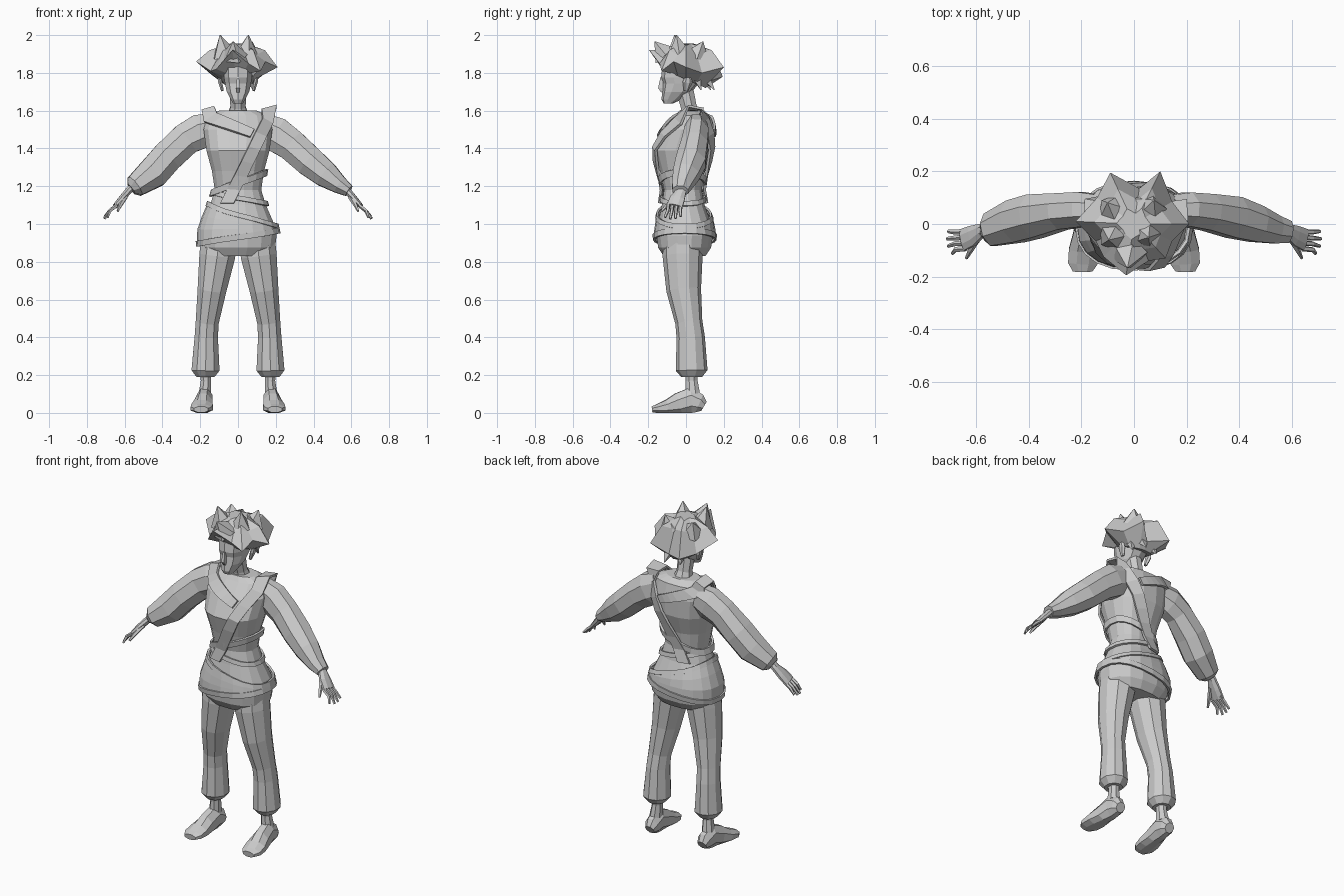
import bpy, bmesh, math
from mathutils import Vector as V

def make(name, rings, caps=True, thick=0, loop=True):
    """Skin a list of point rings into one flat shaded object."""
    bm = bmesh.new()
    vs = [[bm.verts.new(p) for p in r] for r in rings]
    n = len(vs[0])
    for a, b in zip(vs, vs[1:]):
        for i in range(n if loop else n - 1):
            j = (i + 1) % n
            bm.faces.new((a[i], a[j], b[j], b[i]))
    if caps:
        bm.faces.new(vs[0][::-1])
        bm.faces.new(vs[-1])
    bmesh.ops.recalc_face_normals(bm, faces=bm.faces)
    me = bpy.data.meshes.new(name)
    bm.to_mesh(me)
    bm.free()
    ob = bpy.data.objects.new(name, me)
    bpy.context.collection.objects.link(ob)
    if thick:
        m = ob.modifiers.new("thickness", 'SOLIDIFY')
        m.thickness, m.offset = thick, 0
    return ob

def tube(name, rows, n=8, ref=(0, 1, 0), s=1, floor=None):
    """Rows of x, y, z, radius across, radius along ref."""
    pts = [V((s * r[0], r[1], r[2])) for r in rows]
    ref, rings = V(ref), []
    for i, p in enumerate(pts):
        t = (pts[min(i + 1, len(pts) - 1)] - pts[max(i - 1, 0)]).normalized()
        u = t.cross(ref).normalized()
        w = u.cross(t)
        ring = []
        for k in range(n):
            a = 2 * math.pi * (k + .5) / n
            q = p + u * math.cos(a) * rows[i][3] + w * math.sin(a) * rows[i][4]
            if floor is not None:
                q.z = max(q.z, floor)
            ring.append(q)
        rings.append(ring)
    return make(name, rings)

def oval(z, hw, yf, yb, a, e=.85, off=0):
    f = lambda v: math.copysign(abs(v) ** e, v)
    return V(((hw + off) * f(math.cos(a)),
              (yf + yb) / 2 + ((yb - yf) / 2 + off) * f(math.sin(a)), z))

def stack(name, rows, n):
    return make(name, [[oval(*r, 2 * math.pi * (k + .5) / n) for k in range(n)] for r in rows])

# Torso: height, half width, front, back
TORSO = [(.83, .165, -.12, .105), (.875, .20, -.15, .135), (.94, .208, -.158, .145),
         (1.0, .195, -.15, .138), (1.1, .15, -.13, .1), (1.18, .125, -.118, .085),
         (1.28, .14, -.14, .1), (1.39, .17, -.172, .138), (1.5, .185, -.12, .142),
         (1.575, .165, -.055, .125), (1.6, .1, -.035, .09)]
stack("tunic", TORSO, 16)

def profile(z):
    z = min(max(z, TORSO[0][0]), TORSO[-1][0])
    for a, b in zip(TORSO, TORSO[1:]):
        if z <= b[0]:
            f = (z - a[0]) / (b[0] - a[0])
            return [p + (q - p) * f for p, q in zip(a, b)]

def wrap(name, lo, hi, off, steps=3, n=20):
    """Tilted layer around the torso; lo and hi are (height, tilt)."""
    rings = []
    for i in range(steps + 1):
        ring = []
        for k in range(n):
            a = 2 * math.pi * k / n
            c, f = math.cos(a), i / steps
            z = (lo[0] + lo[1] * c) * (1 - f) + (hi[0] + hi[1] * c) * f
            ring.append(oval(*profile(z), a, off=off))
        rings.append(ring)
    make(name, rings, False, .012)

wrap("hip_wrap", (.935, .035), (1.05, -.06), .008)
wrap("hip_wrap_upper_trim", (1.035, -.06), (1.06, -.06), .014, 1)
wrap("hip_belt", (.915, .035), (.945, .035), .014, 1)
wrap("waist_band", (1.2, .055), (1.235, .055), .012, 1)
wrap("lower_waist_band", (1.125, -.03), (1.15, -.03), .008, 1)

def on_torso(x, z, side, off=.014):
    r = profile(z)
    c = min(abs(x) / r[1], 1) ** (1 / .85)
    s = side * math.sqrt(max(0, 1 - c * c))
    return oval(*r, math.atan2(s, math.copysign(c, x)), off=off)

def strap(name, a0, a1, b0, b1, peak):
    """Band from the front, over the shoulder, down the back."""
    rings = []
    for side in (-1, 1):
        run = []
        for i in range(7):
            f = i / 6
            run.append([on_torso(p[0] + (q[0] - p[0]) * f, p[1] + (q[1] - p[1]) * f, side)
                        for p, q in ((a0, a1), (b0, b1))])
        if side == -1:
            rings += run + peak
        else:
            rings += run[::-1]
    make(name, rings, False, .014, loop=False)

strap("shoulder_sash", (-.085, 1.11), (.12, 1.56), (-.02, 1.11), (.17, 1.53),
      [[V((.125, .0, 1.605)), V((.205, .015, 1.625))], [V((.125, .08, 1.605)), V((.2, .09, 1.61))]])
strap("crossing_collar", (.06, 1.46), (-.165, 1.54), (.08, 1.5), (-.1, 1.585),
      [[V((-.19, .01, 1.6)), V((-.125, .0, 1.62))], [V((-.185, .09, 1.59)), V((-.12, .08, 1.61))]])

# Sleeves, one loose and one gathered at the cuff
tube("loose_sleeve", [(.13, .055, 1.51, .085, .06), (.2, .055, 1.49, .1, .072),
     (.275, .048, 1.45, .092, .075), (.375, .03, 1.355, .09, .09), (.45, .01, 1.27, .09, .088),
     (.545, -.022, 1.2, .064, .068), (.565, -.026, 1.185, .035, .04)], s=-1)
tube("gathered_sleeve", [(.13, .055, 1.51, .085, .06), (.2, .055, 1.475, .1, .07),
     (.28, .045, 1.42, .09, .075), (.38, .025, 1.33, .086, .085), (.465, .0, 1.262, .075, .075),
     (.54, -.022, 1.205, .05, .057), (.588, -.03, 1.175, .034, .045)])

for s, side in ((1, "left"), (-1, "right")):
    # Hands
    tube(side + "_hand", [(.54, -.02, 1.215, .022, .028), (.58, -.025, 1.175, .02, .028),
         (.615, -.045, 1.135, .018, .042), (.65, -.06, 1.095, .014, .045)], s=s)
    for i, (x, z) in enumerate(((.706, 1.04), (.71, 1.03), (.706, 1.027), (.69, 1.035))):
        y = -.028 - .022 * i
        tube(f"{side}_finger_{i + 1}", [(.64, y, 1.1, .011, .011), (.678, y - .003, 1.07, .01, .01),
             (x, y - .006 * i, z, .006, .007)], 5, s=s)
    tube(side + "_thumb", [(.595, -.055, 1.145, .014, .014), (.622, -.1, 1.1, .011, .011),
         (.637, -.13, 1.068, .006, .006)], 5, (0, 0, 1), s)
    # Trousers, ankles and feet
    tube(side + "_trouser_leg", [(.1, -.015, .92, .1, .105), (.11, -.018, .83, .1, .106),
         (.138, -.012, .65, .08, .092), (.163, .015, .48, .064, .072), (.168, .025, .4, .065, .075),
         (.172, .03, .225, .078, .084), (.172, .03, .19, .05, .055)], 10, s=s)
    tube(side + "_ankle", [(.172, .03, .22, .033, .036), (.17, .03, .17, .029, .034),
         (.175, .035, .1, .036, .042)], s=s)
    tube(side + "_foot", [(.175, .095, .035, .03, .03), (.175, .07, .05, .043, .055),
         (.177, .025, .065, .046, .075), (.183, -.04, .045, .052, .065), (.19, -.1, .03, .062, .042),
         (.195, -.15, .022, .06, .026), (.195, -.18, .018, .04, .018)], 8, (0, 0, 1), s, 0)
    # Ears
    tube(side + "_ear", [(.082, .0, 1.705, .008, .012), (.094, .008, 1.75, .012, .026),
         (.1, .012, 1.78, .008, .015)], 6, s=s)

# Head, neck and nose
tube("neck", [(0, .03, 1.57, .06, .055), (0, .015, 1.62, .044, .045), (0, -.005, 1.7, .046, .05)])
stack("head", [(1.638, .028, -.118, -.07), (1.66, .04, -.13, -.02), (1.7, .062, -.126, .03),
      (1.745, .072, -.122, .07), (1.775, .077, -.132, .085), (1.84, .08, -.125, .1)], 10)
tube("nose", [(0, -.128, 1.778, .008, .01), (0, -.135, 1.72, .014, .018), (0, -.125, 1.7, .01, .01)], 4)

# Hair: spiky rim between a low hairline and a raised crown
RIM = [(-.03, -.195, 1.92), (.055, -.14, 1.85), (.12, -.13, 1.81), (.145, -.065, 1.86),
       (.21, .0, 1.83), (.145, .085, 1.8), (.1, .2, 1.83), (.02, .135, 1.76), (-.09, .195, 1.78),
       (-.14, .1, 1.79), (-.222, .01, 1.86), (-.145, -.065, 1.81), (-.115, -.125, 1.82)]
low, mid, top = [], [], []
for i, (x, y, z) in enumerate(RIM):
    d = V((x, y, 0)).normalized()
    low.append(V((d.x * .088, d.y * .105, 1.765 - .045 * d.y)))
    mid.append(V((x * .68, y * .68, 1.92 - .025 * (i % 2))))
    top.append(V((x * .3, y * .3, 1.945 + .01 * (i % 2))))
make("hair", [low, [V(p) for p in RIM], mid, top])
for i, (x, y, z) in enumerate(((-.095, -.06, 2.0), (.055, -.05, 2.0), (-.1, .08, 1.96),
                               (.075, .09, 1.965), (-.025, -.165, 1.965))):
    tube(f"hair_tuft_{i + 1}", [(x * .75, y * .65, 1.89, .07, .07), (x, y, z, .003, .003)], 5)
for i, (x, y) in enumerate(((-.05, .13), (.04, .15), (.08, .08))):
    tube(f"nape_lock_{i + 1}", [(x * .8, y * .6, 1.8, .05, .04), (x, y, 1.71, .003, .003)], 4)
